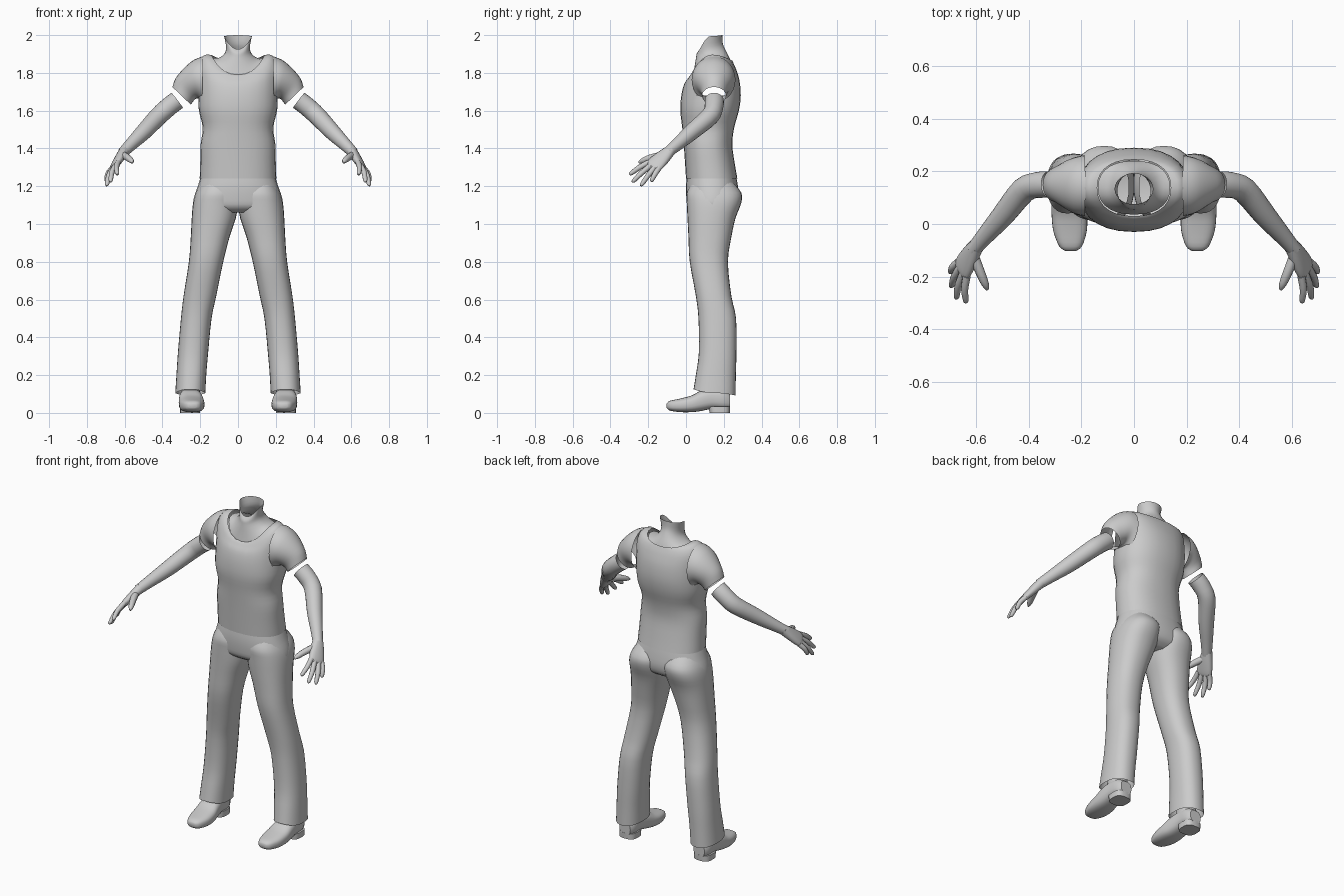
import bpy, bmesh, math
from mathutils import Vector as V

if "Cube" in bpy.data.objects:
    bpy.data.objects.remove(bpy.data.objects["Cube"])

mat = bpy.data.materials.new("plain grey")
mat.diffuse_color = (0.6, 0.6, 0.6, 1)
mat.use_nodes = True
mat.node_tree.nodes["Principled BSDF"].inputs["Base Color"].default_value = mat.diffuse_color


def oval(c, u, v, p=2.0, n=28):
    """Closed superellipse ring around c with half axes u and v."""
    pts = []
    for i in range(n):
        a = 2 * math.pi * i / n
        co, si = math.cos(a), math.sin(a)
        pts.append(V(c) + V(u) * math.copysign(abs(co) ** (2 / p), co)
                   + V(v) * math.copysign(abs(si) ** (2 / p), si))
    return pts


def level(x0, x1, y0, y1, zs, zf=None, zb=None, p=2.3):
    """Horizontal ring; its front and back may sit at other heights than its sides."""
    zf = zs if zf is None else zf
    zb = zs if zb is None else zb
    cy, ry = (y0 + y1) / 2, (y1 - y0) / 2
    ring = oval(((x0 + x1) / 2, cy, zs), ((x1 - x0) / 2, 0, 0), (0, ry, 0), p)
    for q in ring:
        s = (q.y - cy) / ry
        q.z += ((zf if s < 0 else zb) - zs) * s * s
    return ring


def spline(a, b, c, d, t):
    return 0.5 * (2 * b + (c - a) * t + (2 * a - 5 * b + 4 * c - d) * t * t
                  + (3 * b - a - 3 * c + d) * t ** 3)


def loft(name, rings, caps=(False, False), mirror=False, steps=3, hole=None, angle=40):
    """Skin the rings with smooth interpolation between them."""
    full, last = [], len(rings) - 1
    for i in range(last):
        four = [rings[max(i - 1, 0)], rings[i], rings[i + 1], rings[min(i + 2, last)]]
        for s in range(steps):
            full.append([spline(*q, s / steps) for q in zip(*four)])
    full.append(rings[-1])
    bm = bmesh.new()
    vs = [[bm.verts.new(q) for q in r] for r in full]
    n = len(vs[0])
    for a, b in zip(vs, vs[1:]):
        for i in range(n):
            j = (i + 1) % n
            bm.faces.new((a[i], a[j], b[j], b[i]))
    if caps[0]:
        bm.faces.new(vs[0])
    if caps[1]:
        bm.faces.new(vs[-1])
    bmesh.ops.recalc_face_normals(bm, faces=bm.faces[:])
    if hole:
        gone = [f for f in bm.faces if hole(f.calc_center_median())]
        bmesh.ops.delete(bm, geom=gone, context='FACES')
    me = bpy.data.meshes.new(name)
    bm.to_mesh(me)
    bm.free()
    me.materials.append(mat)
    ob = bpy.data.objects.new(name, me)
    bpy.context.collection.objects.link(ob)
    bpy.ops.object.select_all(action='DESELECT')
    ob.select_set(True)
    bpy.context.view_layer.objects.active = ob
    bpy.ops.object.shade_smooth_by_angle(angle=math.radians(angle))
    if mirror:
        m = ob.modifiers.new("mirror", 'MIRROR')
        m.use_mirror_merge = False
    return ob


def tube(name, path, caps=(False, False), n=16):
    """Round limb along (x, y, z, radius) points, mirrored to the other side."""
    pts = [V(q[:3]) for q in path]
    rings = []
    for i, q in enumerate(path):
        t = (pts[min(i + 1, len(pts) - 1)] - pts[max(i - 1, 0)]).normalized()
        u = t.cross(V((1, 0, 1))).normalized()
        rings.append(oval(pts[i], u * q[3], t.cross(u) * q[3], 2, n))
    return loft(name, rings, caps, True)


# Shirt body, with scooped collar and open armholes
shirt = [(.203, 0, .272, 1.24), (.2, -.005, .258, 1.32), (.198, -.012, .245, 1.42),
         (.187, -.02, .255, 1.51), (.207, -.03, .28, 1.6), (.21, -.025, .29, 1.68)]
rings = [level(-w, w, a, b, z) for w, a, b, z in shirt]
rings += [level(-.21, .21, -.01, .283, 1.77, 1.74, 1.76),
          level(-.208, .208, .01, .265, 1.85, 1.77, 1.82),
          level(-.18, .18, .022, .252, 1.893, 1.785, 1.85),
          level(-.14, .14, .03, .245, 1.895, 1.79, 1.865)]
loft("shirt_body", rings,
     hole=lambda c: abs(c.x) > .16 and 1.685 < c.z < 1.83 and .07 < c.y < .21)

# Upper chest and open neck with a slanted rim
loft("neck", [level(-.137, .137, .036, .24, 1.878, 1.782, 1.855),
              level(-.1, .1, .045, .23, 1.88, 1.83, 1.88),
              level(-.07, .07, .053, .21, 1.905, 1.88, 1.92, 2),
              level(-.063, .063, .058, .195, 1.94, 1.905, 1.955, 2),
              level(-.074, .074, .075, .192, 1.995, 1.925, 2.0, 2)])

# Short sleeves: top x, z, bottom x, z, front and back y
sleeve = [(.185, 1.888, .19, 1.64, .03, .262), (.235, 1.868, .205, 1.66, .037, .255),
          (.285, 1.826, .22, 1.665, .055, .242), (.33, 1.772, .235, 1.652, .078, .222),
          (.347, 1.725, .25, 1.632, .085, .212)]
loft("sleeve", [oval(((a + c) / 2, (e + f) / 2, (b + d) / 2), ((a - c) / 2, 0, (b - d) / 2),
                     (0, (f - e) / 2, 0)) for a, b, c, d, e, f in sleeve], mirror=True)

# Bare arms, starting just below the cuffs
tube("arm", [(.322, .15, 1.655, .05), (.365, .148, 1.622, .05), (.42, .128, 1.572, .049),
             (.5, .03, 1.487, .043), (.57, -.05, 1.418, .033), (.61, -.098, 1.378, .028)], n=20)

# Hands: flattened palm, four fingers and a thumb
wide = V((.45, .77, -.45)).normalized()
wrist, knuckle = V((.6, -.083, 1.39)), V((.652, -.17, 1.31))
flat = wide.cross(knuckle - wrist).normalized()
loft("palm", [oval(wrist.lerp(knuckle, t), wide * w, flat * h, 2.3, 16)
              for t, w, h in ((0, .029, .027), (.4, .04, .025), (.8, .047, .021),
                              (1.05, .046, .016), (1.15, .036, .008))], (True, True), True)
tips = {"index_finger": (-.036, (.64, -.3, 1.262)), "middle_finger": (-.012, (.677, -.285, 1.222)),
        "ring_finger": (.012, (.697, -.24, 1.202)), "little_finger": (.034, (.7, -.185, 1.225))}
for name, (off, tip) in tips.items():
    k, tip = knuckle + wide * off, V(tip)
    mid = k.lerp(tip, .5) + V((.006, 0, .004))
    tube(name, [(*k, .015), (*mid, .014), (*k.lerp(tip, .9), .011), (*tip, .004)],
         (True, True), 10)
tube("thumb", [(.608, -.125, 1.365, .02), (.582, -.19, 1.35, .018),
               (.565, -.23, 1.335, .014), (.557, -.25, 1.325, .005)], (True, True), 10)

# Trousers: hips, then two flared legs open at the hem
hips = [(.195, .005, .265, 1.255), (.213, 0, .275, 1.2), (.233, .002, .28, 1.14),
        (.235, .012, .265, 1.09), (.19, .05, .22, 1.06)]
loft("trouser_hips", [level(-w, w, a, b, z) for w, a, b, z in hips], (False, True))
leg = [(.02, .19, .03, .25, 1.22), (.0, .222, .004, .293, 1.165), (.0, .238, .004, .292, 1.11),
       (.012, .245, .008, .262, 1.03), (.045, .25, .013, .24, .93), (.078, .26, .02, .222, .8),
       (.115, .288, .052, .24, .62), (.14, .302, .066, .265, .5), (.158, .318, .068, .267, .32),
       (.168, .326, .052, .264, .2)]
loft("trouser_leg", [level(*q) for q in leg] + [level(.173, .332, .04, .262, .105, .125, .092)],
     mirror=True)

# Shoes: upper lofted from toe to heel, heel block and ankle
shoe = [(-.102, .22, .262, .026, .05), (-.085, .198, .284, .012, .064),
        (-.03, .18, .306, .004, .076), (.03, .178, .313, .004, .092),
        (.08, .186, .313, .01, .118), (.14, .196, .308, .022, .13),
        (.2, .2, .303, .02, .122), (.233, .215, .288, .025, .1)]
loft("shoe", [oval(((a + b) / 2, y, (c + d) / 2), ((b - a) / 2, 0, 0), (0, 0, (d - c) / 2), 2.7)
              for y, a, b, c, d in shoe], (True, True), True)
loft("shoe_heel", [level(.2, .306, .125, .232, 0, p=3), level(.2, .306, .12, .234, .035, p=3)],
     (True, True), True, 1)
loft("ankle", [level(.2, .3, .09, .215, .09), level(.205, .295, .1, .21, .22)], mirror=True, steps=1)
